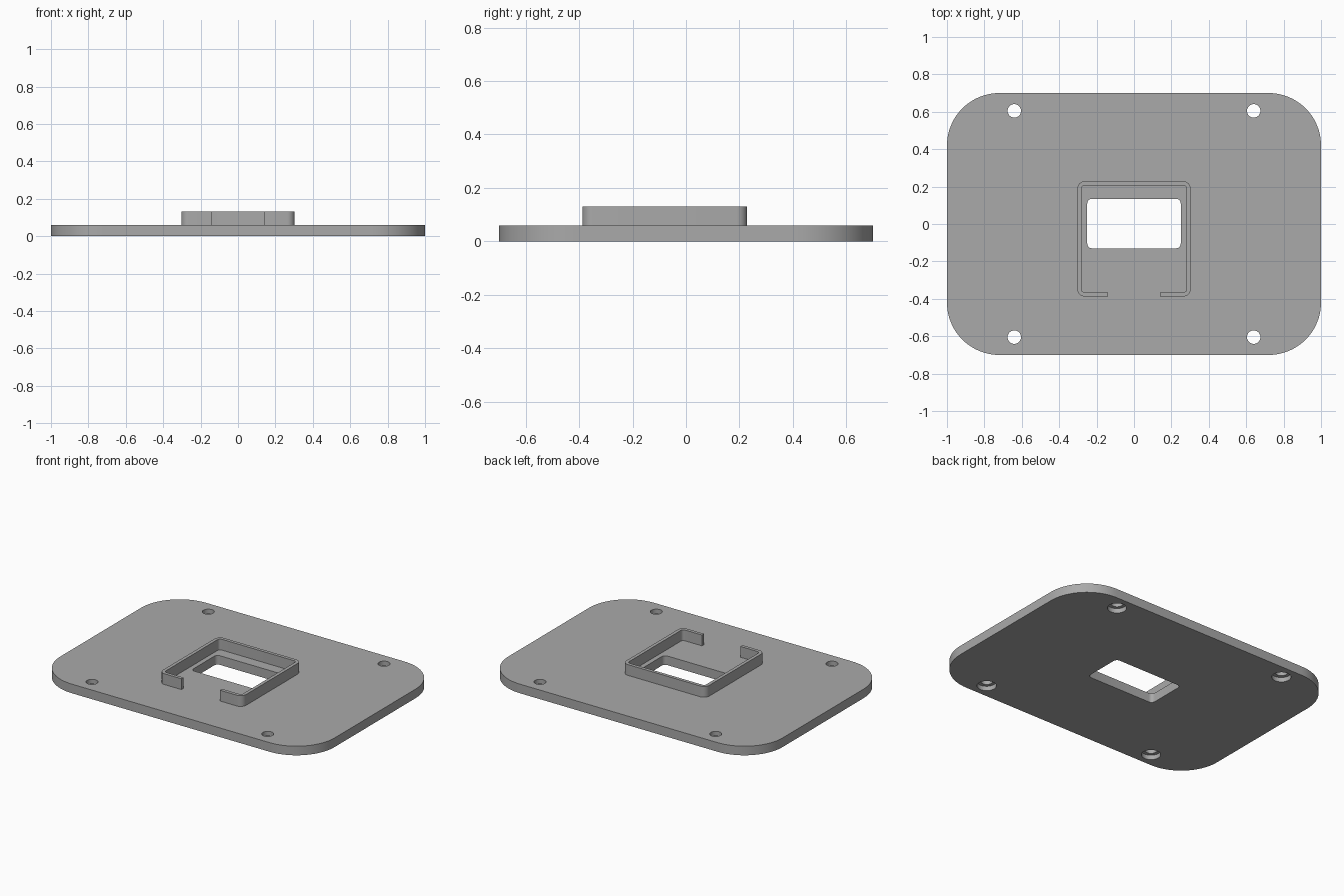
import bpy, bmesh
from math import sin, cos, pi, radians

cube = bpy.data.objects.get("Cube")
if cube:
    bpy.data.objects.remove(cube, do_unlink=True)

grey = bpy.data.materials.new("plain grey")
grey.use_nodes = True
colour = (0.40, 0.40, 0.40, 1)
grey.diffuse_color = colour
grey.node_tree.nodes["Principled BSDF"].inputs["Base Color"].default_value = colour


def arc(cx, cy, r, start, end, steps):
    return [(cx + r * cos(start + (end - start) * i / steps),
             cy + r * sin(start + (end - start) * i / steps)) for i in range(steps + 1)]


def rounded_rect(x0, x1, y0, y1, r, steps=10):
    centres = [(x1 - r, y1 - r), (x0 + r, y1 - r), (x0 + r, y0 + r), (x1 - r, y0 + r)]
    return [p for k, (cx, cy) in enumerate(centres)
            for p in arc(cx, cy, r, k * pi / 2, (k + 1) * pi / 2, steps)]


def circle(cx, cy, r):
    return arc(cx, cy, r, 0, 2 * pi, 32)[:-1]


def prism(name, outline, z0, z1):
    bm = bmesh.new()
    face = bm.faces.new([bm.verts.new((x, y, z0)) for x, y in outline])
    top = bmesh.ops.extrude_face_region(bm, geom=[face])["geom"]
    bmesh.ops.translate(bm, vec=(0, 0, z1 - z0),
                        verts=[v for v in top if isinstance(v, bmesh.types.BMVert)])
    bmesh.ops.recalc_face_normals(bm, faces=bm.faces)
    mesh = bpy.data.meshes.new(name)
    bm.to_mesh(mesh)
    bm.free()
    mesh.materials.append(grey)
    obj = bpy.data.objects.new(name, mesh)
    bpy.context.collection.objects.link(obj)
    return obj


def activate(obj):
    bpy.ops.object.select_all(action="DESELECT")
    obj.select_set(True)
    bpy.context.view_layer.objects.active = obj


def cut(obj, outline, z0, z1):
    cutter = prism("cutter", outline, z0, z1)
    cutter.hide_render = True
    mod = obj.modifiers.new("cut", "BOOLEAN")
    mod.operation, mod.solver, mod.object = "DIFFERENCE", "EXACT", cutter
    activate(obj)
    bpy.ops.object.modifier_apply(modifier=mod.name)
    bpy.data.objects.remove(cutter, do_unlink=True)


# Base plate with a window and four counterbored screw holes
thick = 0.06
plate = prism("base_plate", rounded_rect(-1, 1, -0.7, 0.7, 0.28, 20), 0, thick)
cut(plate, rounded_rect(-0.25, 0.25, -0.13, 0.135, 0.025, 6), -0.1, 0.2)
for x in (-0.64, 0.64):
    for y in (-0.605, 0.605):
        cut(plate, circle(x, y, 0.036), -0.1, 0.2)
        cut(plate, circle(x, y, 0.058), -0.1, 0.03)

# Raised wall around the window, one outline offset inwards, open at the front
wall, gap, rim = 0.022, 0.14, 0.131
x, y0, y1, r = 0.303, -0.388, 0.229, 0.04
outer = arc(-x + r, y0 + r, r, 1.5 * pi, pi, 8) + arc(-x + r, y1 - r, r, pi, pi / 2, 8)
inner = (arc(-x + r, y0 + r, r - wall, 1.5 * pi, pi, 8)
         + arc(-x + r, y1 - r, r - wall, pi, pi / 2, 8))
half = [(-gap, y0)] + outer
half_in = [(-gap, y0 + wall)] + inner
mirror = lambda pts: [(-px, py) for px, py in reversed(pts)]
outline = half + mirror(half) + list(reversed(half_in + mirror(half_in)))
frame = prism("holder_wall", outline, thick - 0.005, rim)

# Smooth the rounded corners and keep the edges sharp
for obj in (plate, frame):
    activate(obj)
    bpy.ops.object.shade_smooth_by_angle(angle=radians(30))
